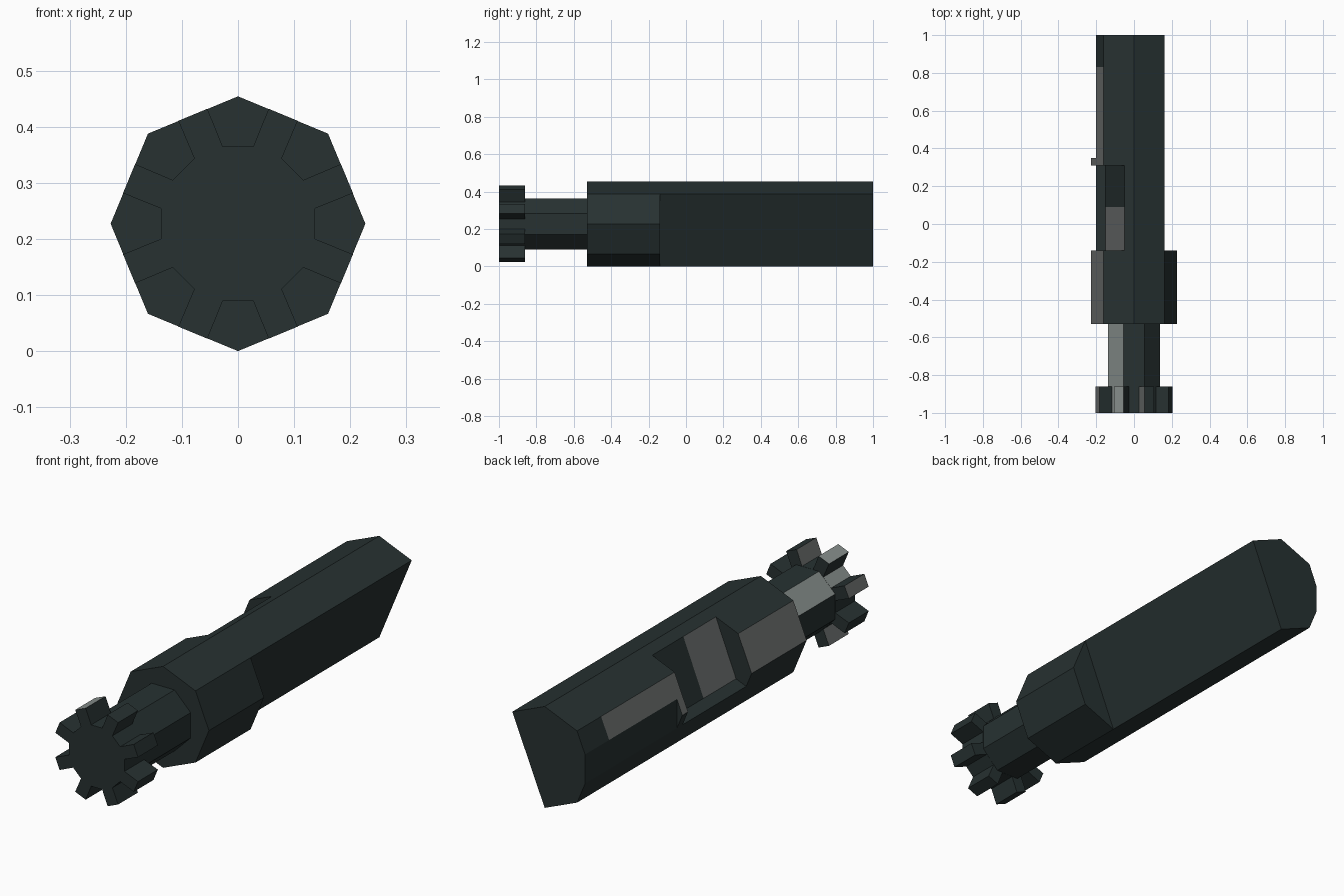
import bpy, bmesh, math

if "Cube" in bpy.data.objects:
    bpy.data.objects.remove(bpy.data.objects["Cube"])

CZ = 0.227   # height of the long axis


def material(name, rgb):
    m = bpy.data.materials.new(name)
    m.diffuse_color = (*rgb, 1)
    m.use_nodes = True
    m.node_tree.nodes["Principled BSDF"].inputs["Base Color"].default_value = m.diffuse_color
    return m


MATS = [material("dark_gunmetal", (0.02, 0.031, 0.031)),
        material("worn_grey", (0.15, 0.16, 0.157)),
        material("bright_grey", (0.24, 0.27, 0.26))]


def prism(name, profile, y0, y1, caps=True):
    """Extrude an (x, z) profile along y."""
    bm = bmesh.new()
    a = [bm.verts.new((x, y0, z)) for x, z in profile]
    b = [bm.verts.new((x, y1, z)) for x, z in profile]
    n = len(profile)
    for i in range(n):
        j = (i + 1) % n
        bm.faces.new((a[i], a[j], b[j], b[i]))
    if caps:
        bm.faces.new(a[::-1])
        bm.faces.new(b)
    bmesh.ops.recalc_face_normals(bm, faces=bm.faces)
    mesh = bpy.data.meshes.new(name)
    bm.to_mesh(mesh)
    bm.free()
    ob = bpy.data.objects.new(name, mesh)
    bpy.context.collection.objects.link(ob)
    return ob


def polar(r, deg):
    t = math.radians(deg)
    return (r * math.cos(t), CZ + r * math.sin(t))


def paint(ob, rule):
    """rule(angle of normal in xz, centre of face) gives the material slot."""
    for m in MATS:
        ob.data.materials.append(m)
    for p in ob.data.polygons:
        if abs(p.normal.y) < 0.5:
            ang = math.degrees(math.atan2(p.normal.z, p.normal.x)) % 360
            p.material_index = rule(ang, p.center)


def near(a, b):
    return abs(a - b) < 8


# Main body: octagonal bar with a chopped flank, a left flat and a notch
R = 0.227
body = prism("body", [polar(R, 45 * i) for i in range(8)], -0.53, 1.0)
p, q = polar(R, 45), polar(R, 270)
dx, dz = p[0] - q[0], p[1] - q[1]
lo, hi = (q[0] - dx, q[1] - dz), (p[0] + dx, p[1] + dz)
cutters = [
    prism("flank_cutter", [lo, (lo[0] + 0.8, lo[1] - 0.33),
                           (hi[0] + 0.8, hi[1] - 0.33), hi], -0.14, 1.2),
    prism("side_flat_cutter", [(-0.4, -0.1), (-0.2, -0.1), (-0.2, 0.6), (-0.4, 0.6)],
          0.35, 1.2),
    prism("notch_cutter", [(-0.3, 0.121), (-0.15, 0.183), (-0.03, 0.483), (-0.3, 0.483)],
          -0.14, 0.31),
]
for c in cutters:
    c.hide_render = True
    mod = body.modifiers.new(c.name, 'BOOLEAN')
    mod.operation = 'DIFFERENCE'
    mod.solver = 'EXACT'
    mod.object = c
bpy.context.view_layer.update()
cut = bpy.data.meshes.new_from_object(
    body.evaluated_get(bpy.context.evaluated_depsgraph_get()))
body.modifiers.clear()
body.data = cut
for c in cutters:
    bpy.data.objects.remove(c)

# Clean the cuts and split the faces where the finish changes
bm = bmesh.new()
bm.from_mesh(cut)
bmesh.ops.remove_doubles(bm, verts=bm.verts, dist=0.001)
for y in (0.09, 0.83):
    bmesh.ops.bisect_plane(bm, geom=bm.verts[:] + bm.edges[:] + bm.faces[:],
                           plane_co=(0, y, 0), plane_no=(0, 1, 0))
bm.to_mesh(cut)
bm.free()
cut.materials.clear()
paint(body, lambda a, c: int(near(a, 157.5) and not 0.83 < c.y
                             and not (0.09 < c.y < 0.31)))

# Neck: slimmer octagonal shaft
neck = prism("neck", [polar(0.148, 22.5 + 45 * i) for i in range(8)],
             -0.86, -0.53, caps=False)
paint(neck, lambda a, c: 2 if near(a, 135) else 0)

# Gear: eight tapered teeth
outline = []
for i in range(8):
    mid = 22.5 + 45 * i
    outline += [polar(0.14, mid - 11.3), polar(0.212, mid - 7.6),
                polar(0.212, mid + 7.6), polar(0.14, mid + 11.3)]
gear = prism("gear", outline, -1.0, -0.86)


def gear_rule(a, c):
    tip = math.hypot(c.x, c.z - CZ) > 0.2
    if (tip and near(a, 112.5)) or near(a, 135):
        return 2
    return int(near(a, 157.5))


paint(gear, gear_rule)
